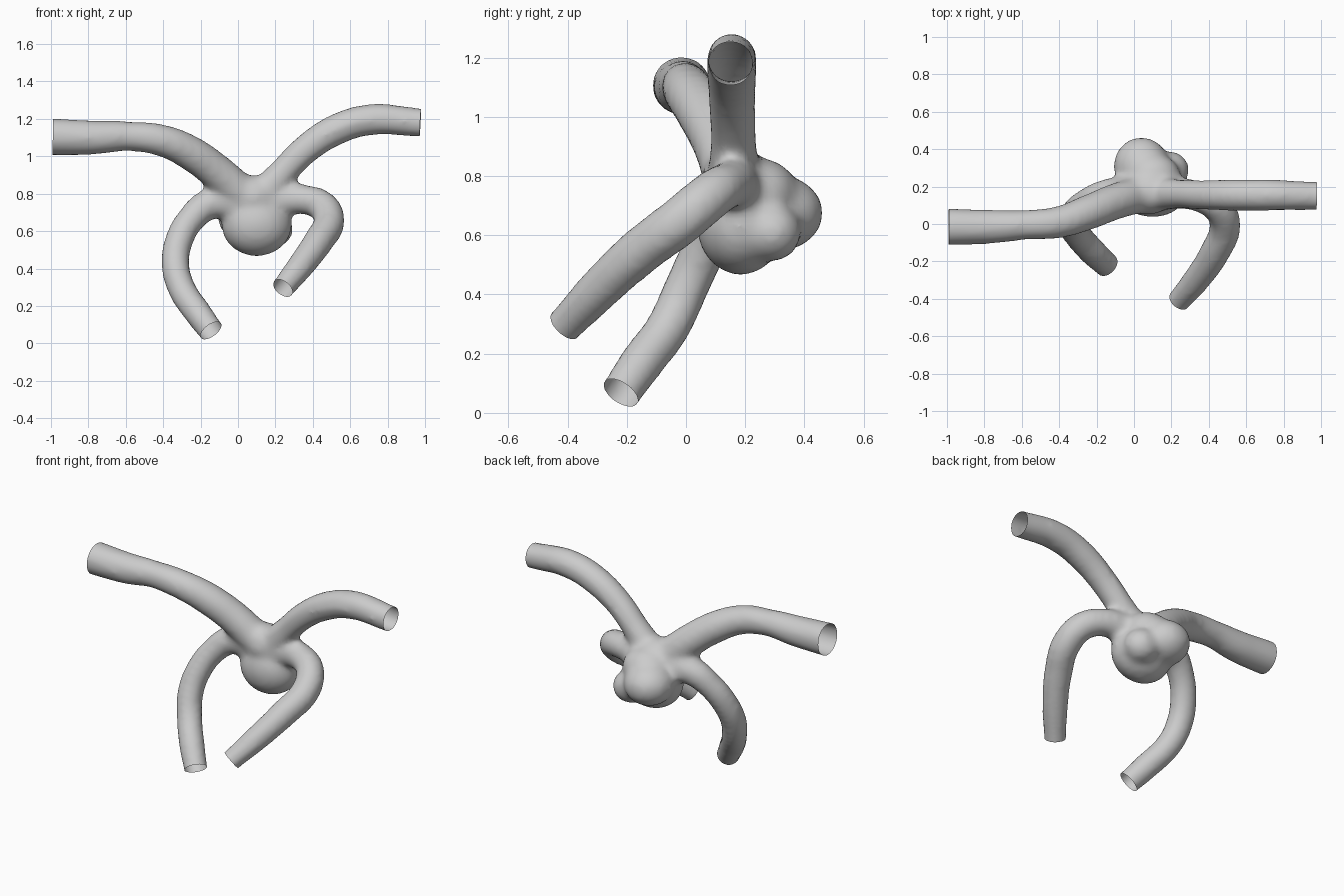
import bpy, bmesh
from mathutils import Vector

if "Cube" in bpy.data.objects:
    bpy.data.objects.remove(bpy.data.objects["Cube"])

# Branch centre lines: (x, y, z, radius), open end first
branches = [
    [(-.99, -.015, 1.105, .1), (-.78, -.015, 1.1, .093), (-.58, -.005, 1.107, .08),
     (-.4, .01, 1.083, .087), (-.25, .06, 1.015, .095), (-.1, .12, .905, .098), (.04, .16, .78, .1)],
    [(.975, .15, 1.18, .078), (.7, .155, 1.195, .085), (.52, .155, 1.14, .085),
     (.36, .155, 1.035, .08), (.25, .16, .925, .078), (.13, .16, .79, .09)],
    [(-.145, -.22, .068, .07), (-.22, -.15, .17, .076), (-.3, -.06, .29, .076),
     (-.335, 0, .42, .077), (-.315, .06, .55, .077), (-.25, .115, .665, .077),
     (-.15, .155, .745, .085), (.03, .17, .75, .1)],
    [(.24, -.41, .295, .064), (.34, -.29, .42, .075), (.43, -.155, .545, .082),
     (.487, -.01, .655, .085), (.45, .085, .735, .083), (.36, .14, .768, .08),
     (.25, .165, .77, .085), (.1, .17, .75, .1)],
]
# Central bulb lobes: centre, radii
lobes = [((.1, .185, .635), (.19, .15, .17)), ((.04, .31, .675), (.15, .155, .13)),
         ((.19, .29, .61), (.105, .1, .1)), ((.08, .17, .78), (.14, .12, .12)),
         ((.1, .25, .74), (.15, .13, .12))]

parts, cuts = [], []
for pts in branches:
    a, b = Vector(pts[0][:3]), Vector(pts[1][:3])
    n = (a - b).normalized()
    cuts.append((a, n))
    row = [(*(a + n * .1), pts[0][3])] + pts
    cu = bpy.data.curves.new("branch", 'CURVE')
    cu.dimensions, cu.bevel_depth, cu.bevel_resolution = '3D', 1, 6
    cu.use_fill_caps = True
    sp = cu.splines.new('BEZIER')
    sp.resolution_u = 8
    sp.bezier_points.add(len(row) - 1)
    for bp, p in zip(sp.bezier_points, row):
        bp.co, bp.radius = p[:3], p[3]
        bp.handle_left_type = bp.handle_right_type = 'AUTO'
    ob = bpy.data.objects.new("branch", cu)
    bpy.context.collection.objects.link(ob)
    parts.append(ob)
for c, r in lobes:
    bpy.ops.mesh.primitive_uv_sphere_add(segments=32, ring_count=16, radius=1, location=c)
    bpy.context.object.scale = r
    parts.append(bpy.context.object)

# Fuse everything into one smooth skin
bpy.ops.object.select_all(action='DESELECT')
for ob in parts:
    ob.select_set(True)
bpy.context.view_layer.objects.active = parts[-1]
bpy.ops.object.convert(target='MESH')
bpy.ops.object.join()
vessel = bpy.context.object
vessel.name = "branching_vessel"
bpy.ops.object.transform_apply(location=True, rotation=True, scale=True)
m = vessel.modifiers.new("fuse", 'REMESH')
m.mode, m.voxel_size = 'VOXEL', .018
m = vessel.modifiers.new("soften", 'SMOOTH')
m.factor, m.iterations = .5, 14
for name in ("fuse", "soften"):
    bpy.ops.object.modifier_apply(modifier=name)

# Slice the four tube ends open
bm = bmesh.new()
bm.from_mesh(vessel.data)
for p, n in cuts:
    near = [f for f in bm.faces if (f.calc_center_median() - p).length < .22]
    geom = near + list({e for f in near for e in f.edges}) + list({v for f in near for v in f.verts})
    bmesh.ops.bisect_plane(bm, geom=geom, plane_co=p, plane_no=n, dist=1e-5)
    gone = [f for f in bm.faces if (f.calc_center_median() - p).length < .22
            and (f.calc_center_median() - p).dot(n) > 0]
    bmesh.ops.delete(bm, geom=gone, context='FACES')
bm.to_mesh(vessel.data)
bm.free()
bpy.ops.object.shade_smooth()
